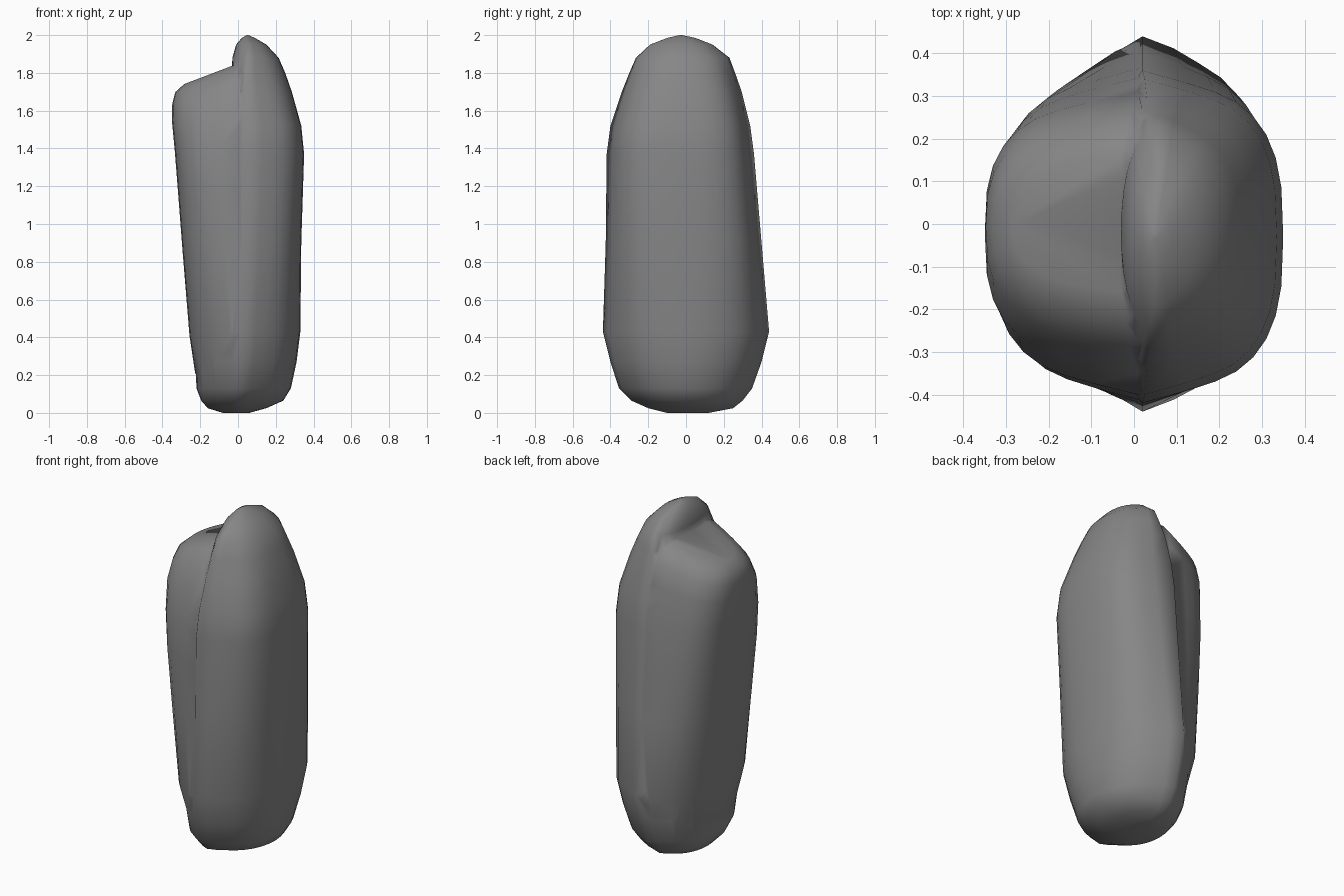
import bpy, bmesh
from math import cos, sin, pi, copysign

SEG = 32

grey = bpy.data.materials.new("dark_grey")
grey.diffuse_color = (0.24, 0.24, 0.24, 1)


def loft(name, rings):
    """Skin stacked ovals: (z, x_min, x_centre, x_max, y_min, y_max, tilt)."""
    bm = bmesh.new()
    loops = []
    for z, x0, cx, x1, y0, y1, tilt in rings:
        cy = (y0 + y1) / 2
        # boxier around shoulder height, rounder at the foot and crown
        power = 2.05 + 0.85 * max(0, min(1, (z - 0.2) / 1.0, (1.95 - z) / 0.4))
        loop = []
        for i in range(SEG):
            a = 2 * pi * i / SEG
            c, s = cos(a), sin(a)
            c = copysign(abs(c) ** (2 / power), c)
            s = copysign(abs(s) ** (2 / power), s)
            # slightly pointed front and back
            s *= 0.92 + 0.08 * max(0, 1 - abs(c) / 0.4)
            x = cx + c * ((x1 - cx) if c > 0 else (cx - x0))
            y = cy + s * (y1 - y0) / 2
            loop.append(bm.verts.new((x, y, z + tilt * (x + 0.34))))
        loops.append(loop)
    for a, b in zip(loops, loops[1:]):
        for i in range(SEG):
            j = (i + 1) % SEG
            bm.faces.new((a[i], a[j], b[j], b[i]))
    bm.faces.new(loops[0][::-1])
    bm.faces.new(loops[-1])
    bmesh.ops.recalc_face_normals(bm, faces=bm.faces)
    me = bpy.data.meshes.new(name)
    bm.to_mesh(me)
    bm.free()
    me.materials.append(grey)
    ob = bpy.data.objects.new(name, me)
    bpy.context.collection.objects.link(ob)
    return ob


# Tall main lobe, wide at the foot and leaning right at the top
main = loft("main_lobe", [
    (0.00, -0.08, 0.00, 0.06, -0.10, 0.12, 0),
    (0.025, -0.16, 0.00, 0.15, -0.20, 0.25, 0),
    (0.065, -0.195, 0.00, 0.24, -0.29, 0.30, 0),
    (0.13, -0.22, 0.01, 0.28, -0.355, 0.35, 0),
    (0.27, -0.225, 0.02, 0.31, -0.40, 0.40, 0),
    (0.43, -0.18, 0.02, 0.33, -0.44, 0.44, 0),
    (0.90, -0.08, 0.02, 0.335, -0.425, 0.40, 0),
    (1.37, -0.05, 0.02, 0.35, -0.42, 0.36, 0),
    (1.52, -0.035, 0.025, 0.335, -0.40, 0.34, 0),
    (1.70, -0.035, 0.03, 0.285, -0.34, 0.295, 0),
    (1.80, -0.032, 0.04, 0.25, -0.30, 0.26, 0),
    (1.88, -0.03, 0.05, 0.215, -0.265, 0.23, 0),
    (1.95, -0.01, 0.06, 0.15, -0.19, 0.14, 0),
    (1.985, 0.02, 0.055, 0.09, -0.10, 0.05, 0),
    (2.00, 0.045, 0.05, 0.055, -0.035, -0.02, 0),
])

# Shorter left lobe with a sloping top, fused to the main one
side = loft("side_lobe", [
    (0.11, -0.16, 0.02, 0.10, -0.28, 0.28, 0),
    (0.21, -0.227, 0.02, 0.12, -0.37, 0.37, 0),
    (0.41, -0.257, 0.02, 0.12, -0.432, 0.432, 0),
    (0.85, -0.293, 0.02, 0.12, -0.422, 0.397, 0),
    (1.20, -0.32, 0.02, 0.12, -0.415, 0.367, 0),
    (1.39, -0.335, 0.02, 0.12, -0.403, 0.345, 0.08),
    (1.55, -0.35, 0.01, 0.12, -0.35, 0.31, 0.25),
    (1.64, -0.348, -0.01, 0.11, -0.29, 0.275, 0.35),
    (1.695, -0.332, -0.02, 0.10, -0.23, 0.22, 0.37),
    (1.72, -0.285, -0.03, 0.08, -0.16, 0.16, 0.38),
])

# Fuse the two lobes into one skin
bpy.context.view_layer.objects.active = main
main.select_set(True)
mod = main.modifiers.new("fuse", 'BOOLEAN')
mod.operation = 'UNION'
mod.solver = 'EXACT'
mod.object = side
bpy.ops.object.modifier_apply(modifier=mod.name)
bpy.data.objects.remove(side)
main.name = "two_lobed_body"
bpy.ops.object.shade_smooth_by_angle(angle=pi / 2)
